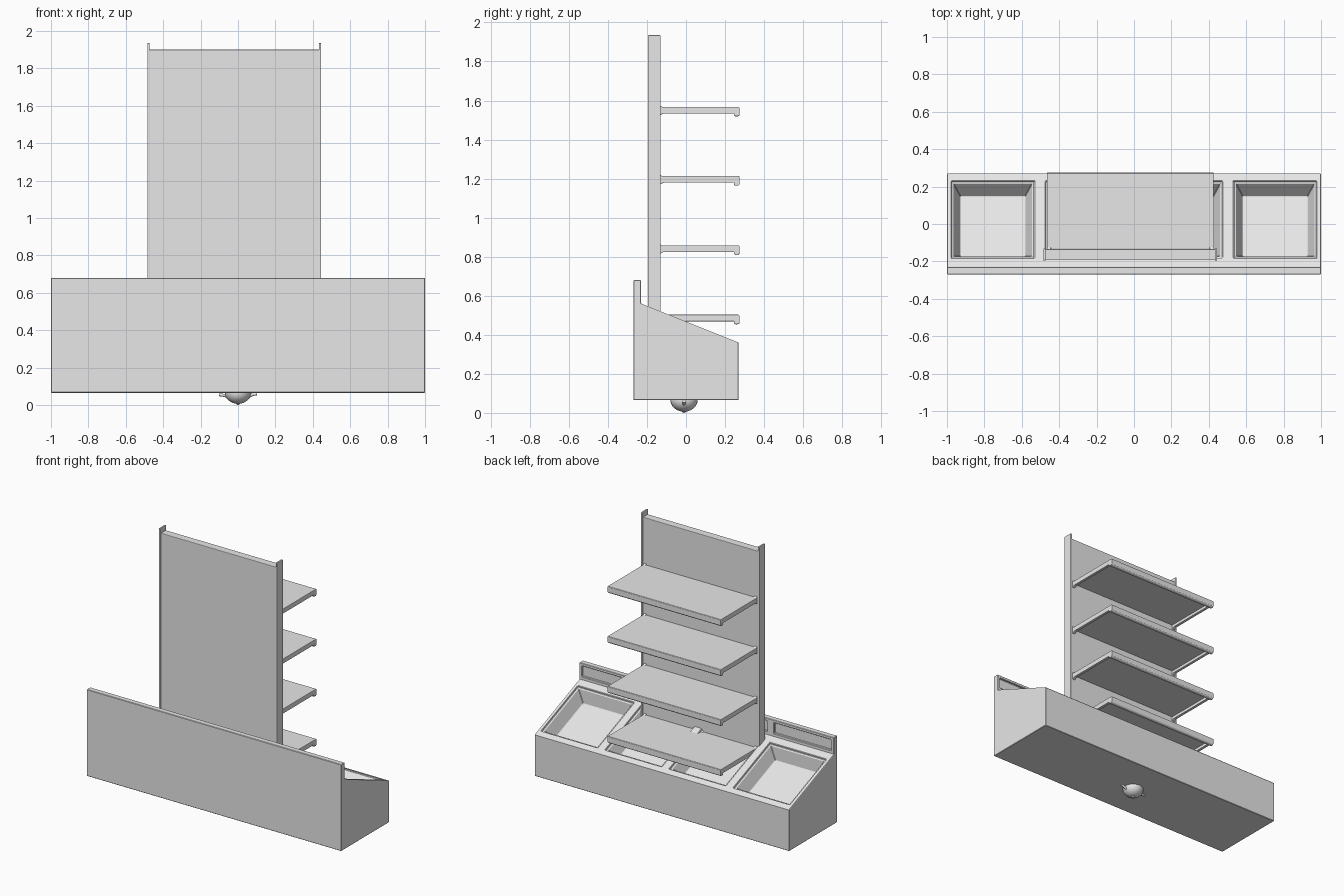
import bpy, bmesh
from mathutils import Vector

if "Cube" in bpy.data.objects:
    bpy.data.objects.remove(bpy.data.objects["Cube"], do_unlink=True)

GREY = (0.8, 0.8, 0.8, 1)
mat = bpy.data.materials.new("light grey")
mat.use_nodes = True
mat.diffuse_color = GREY
mat.node_tree.nodes["Principled BSDF"].inputs["Base Color"].default_value = GREY


def make(name, bm, bevel=0.0):
    bmesh.ops.recalc_face_normals(bm, faces=bm.faces)
    me = bpy.data.meshes.new(name)
    bm.to_mesh(me)
    bm.free()
    me.materials.append(mat)
    ob = bpy.data.objects.new(name, me)
    bpy.context.collection.objects.link(ob)
    if bevel:
        m = ob.modifiers.new("soft_edges", "BEVEL")
        m.width, m.segments, m.limit_method = bevel, 2, "ANGLE"
    return ob


def extrude_x(name, profile, x0, x1, bevel=0.0):
    """Closed (y, z) profile extruded from x0 to x1."""
    bm = bmesh.new()
    loft(bm, [[(x, y, z) for y, z in profile] for x in (x0, x1)])
    return make(name, bm, bevel)


def loft(bm, rings):
    rows = [[bm.verts.new(p) for p in r] for r in rings]
    n = len(rows[0])
    for a, b in zip(rows, rows[1:]):
        for i in range(n):
            j = (i + 1) % n
            bm.faces.new((a[i], a[j], b[j], b[i]))
    bm.faces.new(rows[0])
    bm.faces.new(rows[-1])


def box(name, x, y, z, bevel=0.0):
    return extrude_x(name, [(y[0], z[0]), (y[1], z[0]), (y[1], z[1]), (y[0], z[1])],
                     x[0], x[1], bevel)


def cut(target, cutter):
    m = target.modifiers.new("cut", "BOOLEAN")
    m.object, m.solver = cutter, "EXACT"
    dg = bpy.context.evaluated_depsgraph_get()
    me = bpy.data.meshes.new_from_object(target.evaluated_get(dg))
    target.modifiers.clear()
    target.data = me
    bpy.data.objects.remove(cutter, do_unlink=True)


# Base with raised front wall and sloping top
base = extrude_x("base", [(-.27, .065), (.27, .065), (.27, .36), (-.23, .56),
                          (-.23, .68), (-.27, .68)], -1, 1)

# Four tapered bins sunk square to the slope, and a shallow panel behind each
along = Vector((0, .5, -.2)).normalized()
up = Vector((0, .2, .5)).normalized()
side = Vector((1, 0, 0))
for k in range(4):
    cx = -.755 + k * 1.51 / 3
    centre = Vector((cx, .025, .458))
    rings = []
    for depth, inset in ((-.01, 0), (.01, 0), (.01, .012), (.1, .048)):
        w, l = .222 - inset, .221 - inset
        rings.append([centre - up * depth + side * w * sx + along * l * sy
                      for sx, sy in ((-1, -1), (1, -1), (1, 1), (-1, 1))])
    bm = bmesh.new()
    loft(bm, rings)
    cut(base, make("bin_cutter", bm))
    cut(base, box("panel_cutter", (cx - .225, cx + .225), (-.242, -.2), (.585, .66)))
m = base.modifiers.new("soft_edges", "BEVEL")
m.width, m.segments, m.limit_method = .003, 1, "ANGLE"

# Upright panel between two taller side posts
L, R = -.485, .445
box("upright_panel", (L + .01, R - .01), (-.19, -.135), (.45, 1.9), .003)
for name, x in (("right_post", L), ("left_post", R - .013)):
    box(name, (x, x + .013), (-.195, -.13), (.45, 1.935), .004)

# Shelves: thin top, side rims, dropped lip and flared back brackets
for k in range(4):
    top = .503 + k * .355
    tag = "shelf_%d_" % (k + 1)
    x0, x1 = L + .02, R - .02
    box(tag + "top", (x0, x1), (-.135, .272), (top - .014, top), .003)
    extrude_x(tag + "lip", [(.245, top - .003), (.275, top - .003), (.275, top - .042),
                            (.268, top - .049), (.25, top - .049), (.245, top - .042)],
              x0, x1, .003)
    for n, x in (("right_rim", x0), ("left_rim", x1 - .02)):
        extrude_x(tag + n, [(-.135, top - .044), (-.115, top - .034), (.25, top - .034),
                            (.25, top - .004), (-.115, top - .004), (-.135, top + .008)],
                  x, x + .02, .002)

# Small rounded foot with a handle and a spout
bm = bmesh.new()
bmesh.ops.create_uvsphere(bm, u_segments=24, v_segments=12, radius=1)
for v in bm.verts:
    v.co = Vector((v.co.x * .07, v.co.y * .07 - .01, v.co.z * .06 + .066))
foot = make("foot_bowl", bm)
bm = bmesh.new()
bmesh.ops.create_uvsphere(bm, u_segments=12, v_segments=6, radius=.014)
bmesh.ops.translate(bm, verts=bm.verts, vec=(0, -.01, .014))
knob = make("foot_knob", bm)
for name, pts in (("foot_spout", [(-.05, .045), (-.08, .052), (-.1, .055)]),
                  ("foot_handle", [(.05, .04), (.075, .055), (.1, .06)])):
    cu = bpy.data.curves.new(name, "CURVE")
    cu.dimensions, cu.bevel_depth, cu.use_fill_caps = "3D", .008, True
    sp = cu.splines.new("POLY")
    sp.points.add(len(pts) - 1)
    for p, (x, z) in zip(sp.points, pts):
        p.co = (x, -.01, z, 1)
    cu.materials.append(mat)
    bpy.context.collection.objects.link(bpy.data.objects.new(name, cu))
for ob in (foot, knob):
    for p in ob.data.polygons:
        p.use_smooth = True
